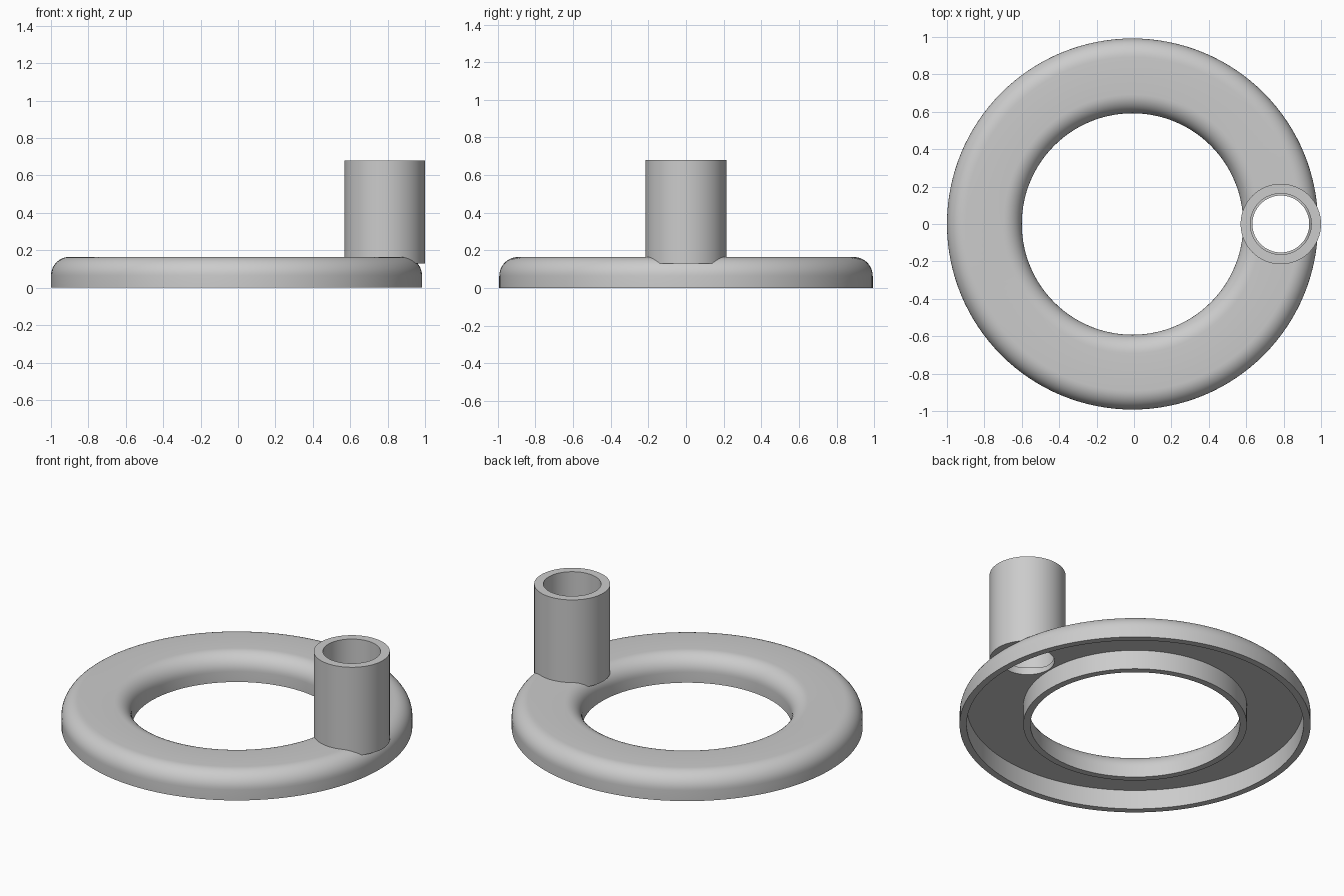
import bpy, bmesh, math

cube = bpy.data.objects.get("Cube")
if cube:
    bpy.data.objects.remove(cube, do_unlink=True)

grey = bpy.data.materials.new("plain grey")
grey.use_nodes = True
colour = (0.6, 0.6, 0.6, 1)
grey.diffuse_color = colour
grey.node_tree.nodes["Principled BSDF"].inputs["Base Color"].default_value = colour


def arc(cx, cz, r, start, end, steps=10):
    """Points (radius, height) along an arc, angles in degrees."""
    angles = [math.radians(start + (end - start) * i / steps) for i in range(steps + 1)]
    return [(cx + r * math.cos(a), cz + r * math.sin(a)) for a in angles]


def revolve(name, profile, x, segments):
    """Spin a closed (radius, height) profile around a vertical axis at x."""
    bm = bmesh.new()
    rings = []
    for i in range(segments):
        a = math.tau * i / segments
        rings.append([bm.verts.new((r * math.cos(a), r * math.sin(a), z)) for r, z in profile])
    n = len(profile)
    for i in range(segments):
        here, ahead = rings[i], rings[(i + 1) % segments]
        for j in range(n):
            k = (j + 1) % n
            bm.faces.new((here[j], ahead[j], ahead[k], here[k]))
    bmesh.ops.recalc_face_normals(bm, faces=bm.faces)
    mesh = bpy.data.meshes.new(name)
    bm.to_mesh(mesh)
    bm.free()
    mesh.materials.append(grey)
    obj = bpy.data.objects.new(name, mesh)
    obj.location.x = x
    bpy.context.collection.objects.link(obj)
    return obj


def activate(obj):
    bpy.ops.object.select_all(action='DESELECT')
    obj.select_set(True)
    bpy.context.view_layer.objects.active = obj


# Main sizes
outer, inner, height = 0.992, 0.592, 0.165
wall, ceiling, fillet = 0.04, 0.12, 0.1
post_x, post_r, bore_r, hole_r = 0.785, 0.215, 0.163, 0.152

# Ring: rounded on top, open channel underneath
profile = [(outer, 0)]
profile += arc(outer - fillet, height - fillet, fillet, 0, 90)
profile += arc(inner + fillet, height - fillet, fillet, 90, 180)
profile += [(inner, 0), (inner + wall, 0), (inner + wall, ceiling),
            (outer - wall, ceiling), (outer - wall, 0)]
ring = revolve("hollow_ring", profile, -0.008, 128)

# Round hole through the ring roof below the post
bpy.ops.mesh.primitive_cylinder_add(vertices=64, radius=hole_r, depth=0.2,
                                    location=(post_x, 0, 0.18))
cutter = bpy.context.object
cutter.name = "hole_cutter"
cutter.hide_render = True
cut = ring.modifiers.new("roof hole", 'BOOLEAN')
cut.operation = 'DIFFERENCE'
cut.solver = 'EXACT'
cut.object = cutter
activate(ring)
bpy.ops.object.modifier_apply(modifier=cut.name)
bpy.data.objects.remove(cutter, do_unlink=True)

# Upright tubular handle post
post = revolve("handle_post", [(post_r, 0.13), (post_r, 0.68), (bore_r, 0.68), (bore_r, 0.13)],
               post_x, 64)

for obj in (ring, post):
    activate(obj)
    bpy.ops.object.shade_smooth_by_angle(angle=math.radians(30))
